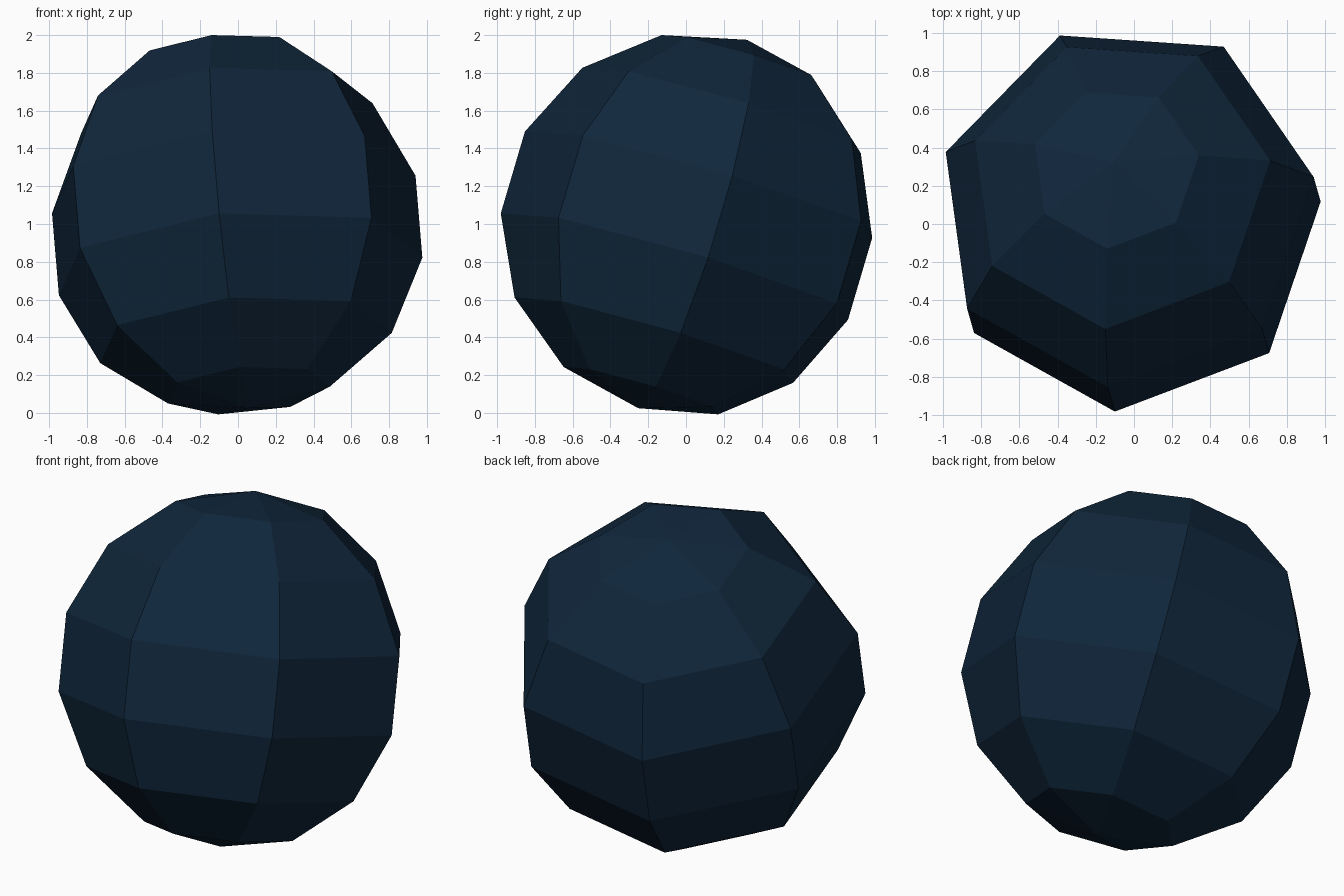
import bpy, bmesh, math
from mathutils import Vector, Matrix

if "Cube" in bpy.data.objects:
    bpy.data.objects.remove(bpy.data.objects["Cube"])

# Tilted low-poly ball: 7 segments, 7 rings, flat faces
RADIUS = 1.02
CENTRE = Vector((-0.025, 0.035, 1.0))
axis = Vector((-0.08, 0.282, 0.956)).normalized()    # pole direction
seam = Vector((-0.0935, -0.955, 0.274))              # meridian facing the front
seam = (seam - axis * seam.dot(axis)).normalized()
side = axis.cross(seam)
frame = Matrix((seam, side, axis)).transposed().to_4x4()

mesh = bpy.data.meshes.new("faceted_ball")
bm = bmesh.new()
bmesh.ops.create_uvsphere(bm, u_segments=7, v_segments=7, radius=RADIUS)
# Bring one meridian exactly onto local +X, then tilt and place
v = next(v for v in bm.verts if v.co.xy.length > 0.1)
turn = Matrix.Rotation(-math.atan2(v.co.y, v.co.x), 4, 'Z')
bm.transform(Matrix.Translation(CENTRE) @ frame @ turn)
bmesh.ops.recalc_face_normals(bm, faces=bm.faces)
for f in bm.faces:
    f.smooth = False
bm.to_mesh(mesh)
bm.free()

# Single dark navy colour
navy = bpy.data.materials.new("dark_navy")
navy.diffuse_color = (0.005, 0.0195, 0.044, 1.0)
navy.use_nodes = True
navy.node_tree.nodes["Principled BSDF"].inputs["Base Color"].default_value = navy.diffuse_color
mesh.materials.append(navy)

ball = bpy.data.objects.new("faceted_ball", mesh)
bpy.context.collection.objects.link(ball)
